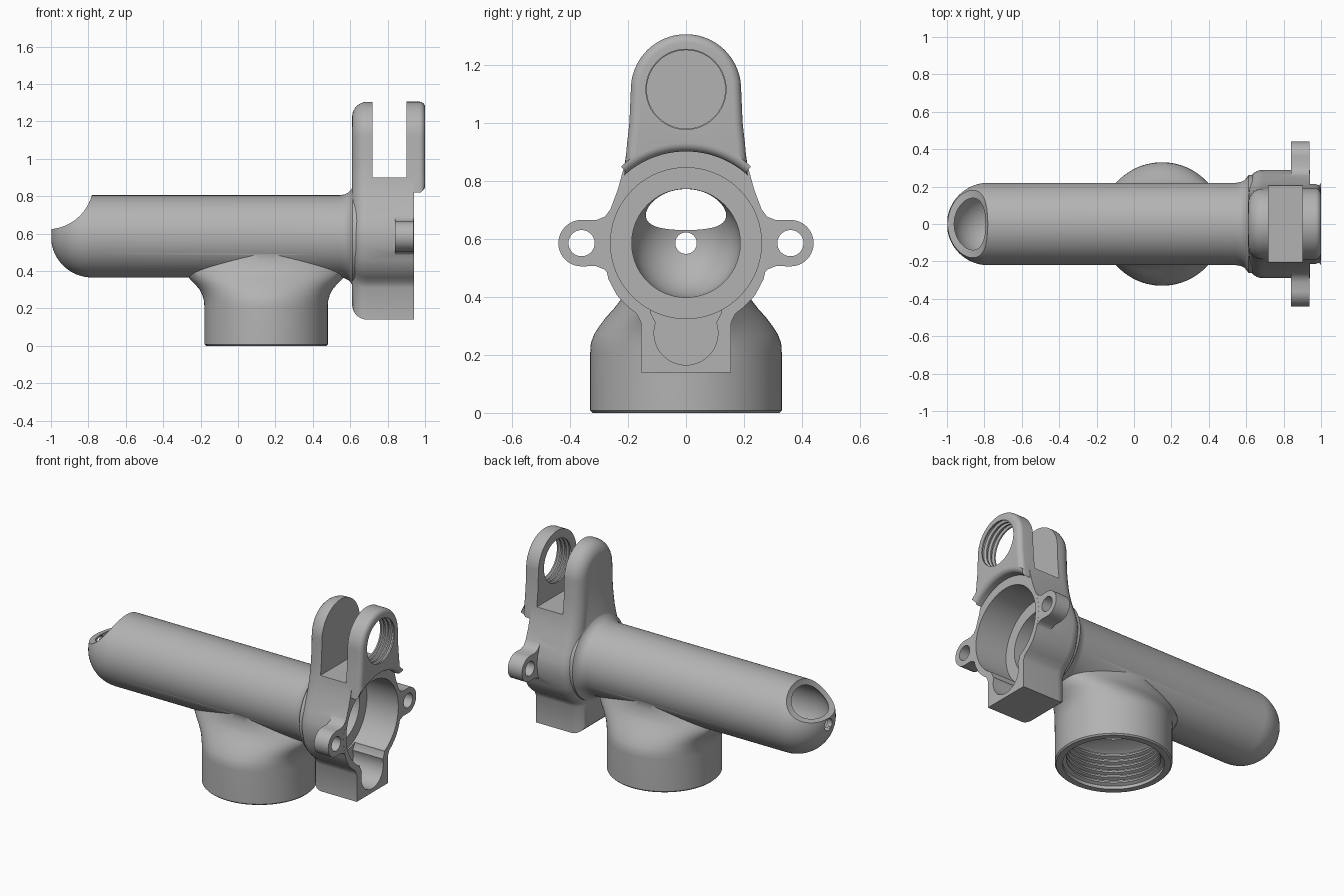
import bpy
import bmesh
from math import sin, cos, pi, radians

cube = bpy.data.objects.get("Cube")
if cube:
    bpy.data.objects.remove(cube)

SEGMENTS = 96
AXIS_Z = 0.585      # height of the barrel axis
LOOP_Z = 1.115      # height of the upper lug centre

grey = bpy.data.materials.new("plain grey")
grey.use_nodes = True
grey.diffuse_color = (0.45, 0.45, 0.45, 1)
grey.node_tree.nodes["Principled BSDF"].inputs["Base Color"].default_value = (0.45, 0.45, 0.45, 1)


def finish(name, bm):
    bmesh.ops.recalc_face_normals(bm, faces=bm.faces)
    mesh = bpy.data.meshes.new(name)
    bm.to_mesh(mesh)
    bm.free()
    mesh.materials.append(grey)
    obj = bpy.data.objects.new(name, mesh)
    bpy.context.collection.objects.link(obj)
    return obj


def loft(name, axis, centre, stations):
    """Closed stack of ellipses; each station is (position, radius a, radius b)."""
    bm = bmesh.new()
    rings = []
    for t, ra, rb in stations:
        ring = []
        for i in range(SEGMENTS):
            a = 2 * pi * i / SEGMENTS
            u, v = centre[0] + ra * cos(a), centre[1] + rb * sin(a)
            ring.append(bm.verts.new({"x": (t, u, v), "y": (u, t, v), "z": (u, v, t)}[axis]))
        rings.append(ring)
    for low, high in zip(rings, rings[1:]):
        for i in range(SEGMENTS):
            j = (i + 1) % SEGMENTS
            bm.faces.new((low[i], low[j], high[j], high[i]))
    bm.faces.new(rings[0])
    bm.faces.new(rings[-1])
    return finish(name, bm)


def turned(name, axis, centre, profile):
    return loft(name, axis, centre, [(t, r, r) for t, r in profile])


def prism(name, outline, x0, x1, round_x=None, radius=0.0):
    """Extrude a (y, z) outline along x and round the rim at round_x."""
    bm = bmesh.new()
    ends = [[bm.verts.new((x, y, z)) for y, z in outline] for x in (x0, x1)]
    n = len(outline)
    for i in range(n):
        j = (i + 1) % n
        bm.faces.new((ends[0][i], ends[0][j], ends[1][j], ends[1][i]))
    for end in ends:
        bm.faces.new(end)
    bmesh.ops.recalc_face_normals(bm, faces=bm.faces)
    if round_x is not None:
        rim = [e for e in bm.edges if all(abs(v.co.x - round_x) < 1e-5 for v in e.verts)]
        bmesh.ops.bevel(bm, geom=rim, offset=radius, segments=7, profile=0.5,
                        affect="EDGES", clamp_overlap=False)
    return finish(name, bm)


def arc(y, z, r, start, end, steps=20):
    angles = [radians(start + (end - start) * i / steps) for i in range(steps + 1)]
    return [(y + r * cos(a), z + r * sin(a)) for a in angles]


def mirrored(half):
    """Complete a half outline that runs from the top centre downwards."""
    return half + [(-y, z) for y, z in reversed(half) if abs(y) > 1e-5]


def thread(start, pitch, turns, inner, outer):
    profile = []
    for i in range(turns):
        t = start + i * pitch
        profile += [(t, inner), (t + pitch * 0.3, inner), (t + pitch * 0.5, outer), (t + pitch * 0.8, outer)]
    return profile


def combine(target, tool, operation):
    mod = target.modifiers.new("combine", "BOOLEAN")
    mod.operation = operation
    mod.solver = "EXACT"
    mod.object = tool
    bpy.ops.object.select_all(action="DESELECT")
    bpy.context.view_layer.objects.active = target
    target.select_set(True)
    bpy.ops.object.modifier_apply(modifier=mod.name)
    bpy.data.objects.remove(tool)


# Barrel with a domed end and a flare into the flange
dome = [(-0.78 - 0.22 * cos(a), 0.22 * sin(a)) for a in [radians(2 + 5.5 * i) for i in range(17)]]
flare = [(0.545, 0.22), (0.57, 0.224), (0.59, 0.234), (0.605, 0.25), (0.612, 0.262), (0.69, 0.262)]
body = turned("fitting_body", "x", (0, AXIS_Z), dome + flare)

# Round socket that blends into the barrel
socket = loft("socket", "z", (0.15, 0), [
    (0, 0.322, 0.322), (0.008, 0.33, 0.33), (0.21, 0.33, 0.33), (0.24, 0.332, 0.328),
    (0.27, 0.34, 0.317), (0.30, 0.355, 0.298), (0.33, 0.38, 0.275), (0.36, 0.41, 0.248),
    (0.39, 0.43, 0.225), (0.42, 0.43, 0.208), (0.46, 0.38, 0.2), (0.5, 0.28, 0.198)])

# Flange with rear lug and square foot
flange = prism("flange", mirrored(arc(0, LOOP_Z, 0.189, 90, 0) + [
    (0.193, 1.0), (0.2, 0.93), (0.213, 0.85), (0.235, 0.77), (0.265, 0.69), (0.283, 0.635),
    (0.29, AXIS_Z), (0.284, 0.53), (0.267, 0.46), (0.238, 0.405), (0.2, 0.365),
    (0.17, 0.342), (0.155, 0.31), (0.155, 0.14)]), 0.61, 0.94, 0.61, 0.08)

# Front lug plate with arched lower edge
front_lug = prism("front_lug", mirrored(arc(0, LOOP_Z, 0.19, 90, 0) + [
    (0.195, 1.0), (0.203, 0.93)] + arc(0, AXIS_Z, 0.316, 47.6, 90)), 0.899, 1.0, 1.0, 0.03)

for part in (socket, flange):
    combine(body, part, "UNION")

# Side ears
for side in (1, -1):
    upper = [(0.24, 0.74), (0.262, 0.7), (0.28, 0.676), (0.31, 0.664)]
    lower = [(y, 2 * AXIS_Z - z) for y, z in reversed(upper)]
    outline = upper + arc(0.36, AXIS_Z, 0.08, 90, -90) + lower
    ear = prism("ear", [(side * y, z) for y, z in outline], 0.84, 0.9395)
    combine(body, ear, "UNION")

combine(body, front_lug, "UNION")

# Hollows: barrel bore, flange recess, keyhole, socket and lug threads
bore = [(-0.78 - 0.187 * cos(a), 0.187 * sin(a)) for a in [radians(2 + 5.5 * i) for i in range(17)]]
key = arc(0, 0.275, 0.11, -200, 20, 32) + [(0.105, 0.312), (0.122, 0.345), (0.122, 0.45),
                                           (-0.122, 0.45), (-0.122, 0.345), (-0.105, 0.312)]
cutters = [
    turned("bore_cutter", "x", (0, AXIS_Z), bore + [(0.8, 0.187)]),
    turned("recess_cutter", "x", (0, AXIS_Z), [(0.72, 0.26), (1.1, 0.26)]),
    prism("key_cutter", key, 0.73, 1.1),
    turned("mouth_cutter", "y", (-1.02, 0.87), [(-0.5, 0.247), (0.5, 0.247)]),
    turned("vent_cutter", "x", (0, AXIS_Z), [(-1.1, 0.037), (-0.9, 0.037)]),
    turned("socket_cutter", "z", (0.15, 0), [(-0.05, 0.285), (0.02, 0.285)]
           + thread(0.03, 0.034, 6, 0.265, 0.285) + [(0.24, 0.265), (0.26, 0.18), (0.5, 0.16)]),
    prism("slot_cutter", [(-0.4, 0.9), (0.4, 0.9), (0.4, 1.5), (-0.4, 1.5)], 0.72, 0.9),
    turned("lug_cutter", "x", (0, LOOP_Z), [(0.86, 0.135)]
           + thread(0.9, 0.03, 3, 0.135, 0.15) + [(0.992, 0.138), (1.05, 0.138)]),
]
for side in (1, -1):
    cutters.append(turned("ear_cutter", "x", (side * 0.36, AXIS_Z), [(0.8, 0.045), (1.1, 0.045)]))
for cutter in cutters:
    combine(body, cutter, "DIFFERENCE")

bpy.ops.object.select_all(action="DESELECT")
body.select_set(True)
bpy.context.view_layer.objects.active = body
bpy.ops.object.shade_smooth_by_angle(angle=radians(32))
